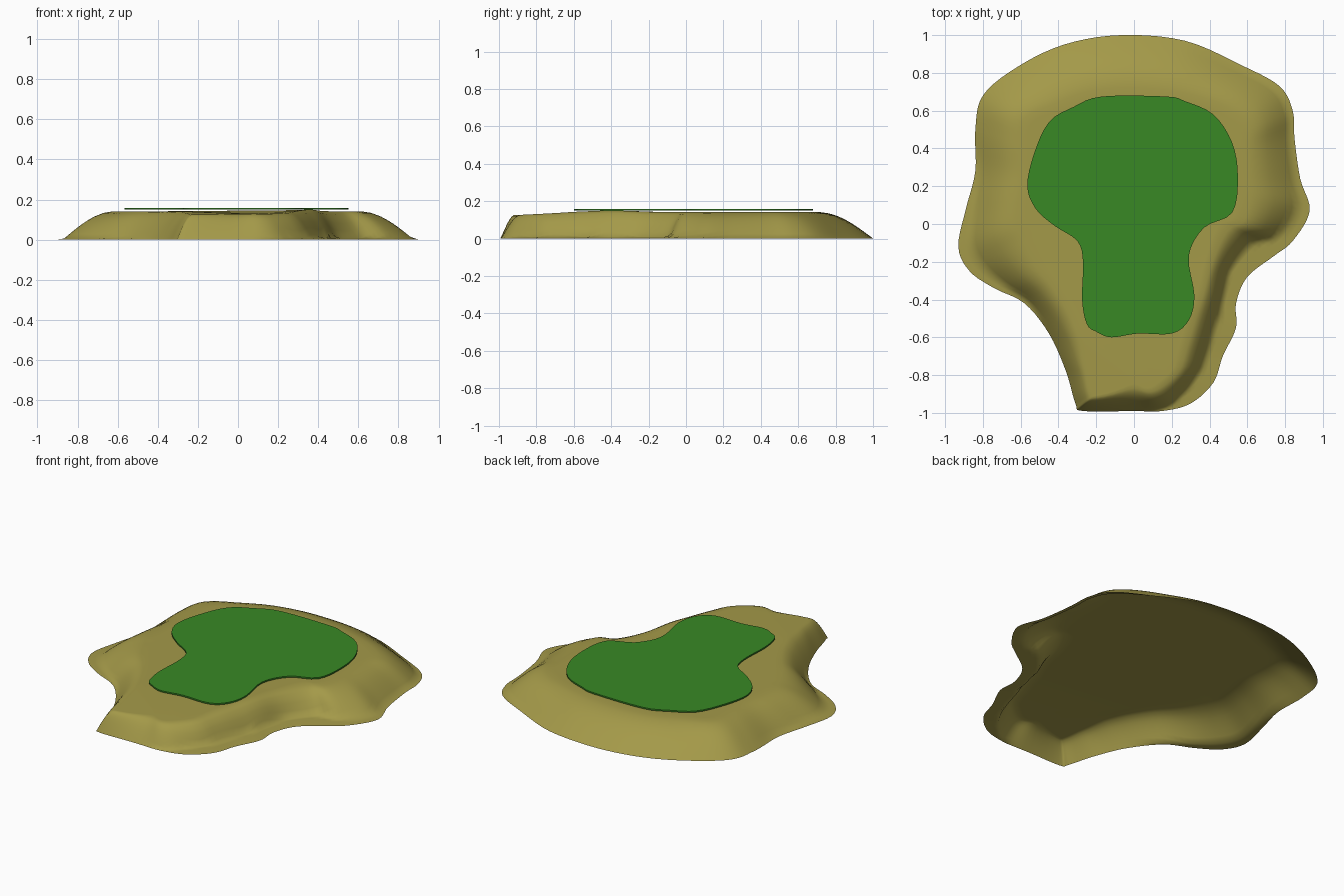
import bpy, bmesh, math
from mathutils import Vector

cube = bpy.data.objects.get("Cube")
if cube:
    bpy.data.objects.remove(cube, do_unlink=True)


def make_material(name, rgb):
    mat = bpy.data.materials.new(name)
    mat.use_nodes = True
    color = (*rgb, 1)
    mat.diffuse_color = color
    bsdf = next(n for n in mat.node_tree.nodes if n.type == 'BSDF_PRINCIPLED')
    bsdf.inputs["Base Color"].default_value = color
    bsdf.inputs["Roughness"].default_value = 0.9
    return mat


def smooth_loop(points, steps):
    """Closed Catmull-Rom curve through points of any dimension."""
    result = []
    count = len(points)
    for i in range(count):
        a, b, c, d = (Vector(points[(i + k) % count]) for k in (-1, 0, 1, 2))
        for j in range(steps):
            t = j / steps
            result.append(b + 0.5 * t * ((c - a)
                          + t * (2 * a - 5 * b + 4 * c - d
                                 + t * (3 * (b - c) + d - a))))
    return result


def finish(bm, name, mat, angle):
    mesh = bpy.data.meshes.new(name)
    bmesh.ops.recalc_face_normals(bm, faces=bm.faces)
    bm.to_mesh(mesh)
    bm.free()
    obj = bpy.data.objects.new(name, mesh)
    bpy.context.collection.objects.link(obj)
    mesh.materials.append(mat)
    bpy.ops.object.select_all(action='DESELECT')
    obj.select_set(True)
    bpy.context.view_layer.objects.active = obj
    bpy.ops.object.shade_smooth_by_angle(angle=math.radians(angle))
    return obj


def plateau_height(x, y):
    """Nearly level top, lower at the front, raised on the left shoulder."""
    bump = math.exp(-((x - 0.36) / 0.1) ** 2 - ((y + 0.4) / 0.2) ** 2)
    return 0.141 - 0.05 * max(0, -0.6 - y) + 0.009 * bump


# Mound rim: x, y, slope width, share of the slope that is a low skirt
rim = [
    (-.27, -.99, .11, 0), (0, -.99, .12, 0), (.15, -.99, .12, .1),
    (.3, -.95, .17, .4), (.42, -.84, .2, .5), (.47, -.7, .2, .45),
    (.54, -.55, .22, .5), (.54, -.42, .18, .4), (.6, -.28, .2, .5),
    (.74, -.17, .28, .5), (.84, -.09, .28, .3), (.93, .07, .32, .2),
    (.88, .24, .27, .1), (.85, .45, .25, .1), (.84, .6, .25, .1),
    (.77, .73, .27, .1), (.57, .84, .25, .05), (.27, .97, .28, 0),
    (-.07, 1, .28, 0), (-.37, .95, .28, 0), (-.62, .83, .28, 0),
    (-.8, .68, .25, 0), (-.84, .5, .25, 0), (-.84, .28, .25, .05),
    (-.89, .08, .28, .15), (-.93, -.12, .33, .2), (-.87, -.25, .33, .2),
    (-.74, -.34, .25, .2), (-.58, -.42, .18, .1), (-.45, -.58, .15, 0),
    (-.36, -.78, .1, 0), (-.31, -.95, .09, 0),
]

# Sandy mound: rings climbing from the rim to the plateau, open underneath
bm = bmesh.new()
rings = []
outline = smooth_loop(rim, 5)
for s in (0, .1, .2, .3, .4, .5, .6, .7, .85, 1, 1.2):
    ring = []
    for x, y, width, skirt in outline:
        inward_y = y + 1.3 * max(0, abs(x) - 0.45)
        target = Vector((0, max(-0.75, min(0.25, inward_y))))
        edge = Vector((x, y))
        p = edge + (target - edge).normalized() * width * s
        k = min(1, max(0, (s - skirt) / (1 - skirt)))
        rise = 0.88 * math.sin(math.pi / 2 * k) + 0.12 * min(1, s)
        ring.append(bm.verts.new((p.x, p.y, rise * plateau_height(p.x, p.y))))
    rings.append(ring)
for low, high in zip(rings, rings[1:]):
    for i in range(len(low)):
        j = (i + 1) % len(low)
        bm.faces.new((low[i], low[j], high[j], high[i]))
bm.faces.new(rings[-1])
mound = finish(bm, "sandy_mound", make_material("olive sand", (.37, .32, .066)), 80)

# Flat grass plate lying on the plateau
lawn = [
    (-.2, -.57), (-.12, -.6), (.02, -.58), (.2, -.58), (.29, -.51),
    (.32, -.38), (.29, -.17), (.37, -.02), (.52, .06), (.55, .25),
    (.52, .43), (.42, .58), (.27, .65), (.17, .675), (-.17, .675),
    (-.32, .62), (-.45, .54), (-.53, .37), (-.565, .2), (-.52, .08),
    (-.42, -.01), (-.3, -.09), (-.27, -.2), (-.275, -.4), (-.25, -.53),
]
bm = bmesh.new()
base = bm.faces.new([bm.verts.new((x, y, 0.15)) for x, y in smooth_loop(lawn, 4)])
top = bmesh.ops.extrude_face_region(bm, geom=[base], use_keep_orig=True)
for v in top["geom"]:
    if isinstance(v, bmesh.types.BMVert):
        v.co.z += 0.009
finish(bm, "grass_top", make_material("grass green", (.04, .25, .018)), 30)
